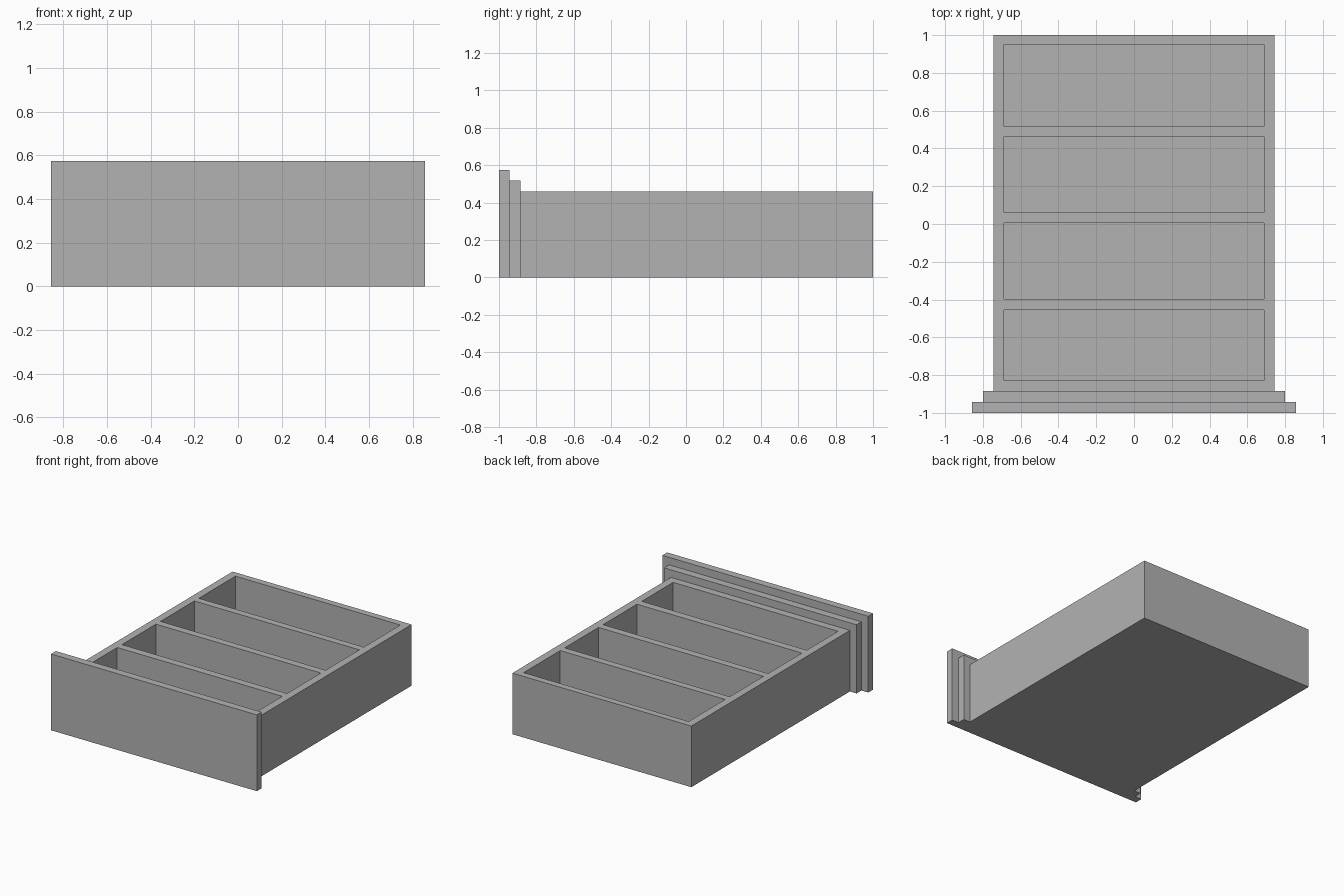
import bpy
import bmesh

cube = bpy.data.objects.get("Cube")
if cube:
    bpy.data.objects.remove(cube, do_unlink=True)

# Single painted finish
grey = bpy.data.materials.new("plain grey")
grey.use_nodes = True
colour = (0.45, 0.45, 0.45, 1)
grey.diffuse_color = colour
grey.node_tree.nodes["Principled BSDF"].inputs["Base Color"].default_value = colour


def finish(name, bm):
    bmesh.ops.recalc_face_normals(bm, faces=bm.faces[:])
    mesh = bpy.data.meshes.new(name)
    bm.to_mesh(mesh)
    bm.free()
    mesh.materials.append(grey)
    obj = bpy.data.objects.new(name, mesh)
    bpy.context.collection.objects.link(obj)
    return obj


def panel(name, half_width, y0, y1, height):
    bm = bmesh.new()
    bmesh.ops.create_cube(bm, size=1)
    for v in bm.verts:
        v.co = (v.co.x * 2 * half_width,
                (y0 + y1) / 2 + v.co.y * (y1 - y0),
                (v.co.z + 0.5) * height)
    return finish(name, bm)


def verts_of(geom):
    return [g for g in geom if isinstance(g, bmesh.types.BMVert)]


def drawer_box(name, xs, ys, height, floor):
    # Rim drawn as a grid; every odd cell of the middle column is a compartment
    bm = bmesh.new()
    grid = [[bm.verts.new((x, y, height)) for x in xs] for y in ys]
    wells = []
    for j in range(len(ys) - 1):
        for i in range(len(xs) - 1):
            face = bm.faces.new((grid[j][i], grid[j][i + 1],
                                 grid[j + 1][i + 1], grid[j + 1][i]))
            if i == 1 and j % 2:
                wells.append(face)
    border = [e for e in bm.edges if e.is_boundary]

    # Outer walls and underside
    skirt = bmesh.ops.extrude_edge_only(bm, edges=border)["geom"]
    for v in verts_of(skirt):
        v.co.z = 0
    bottom = [g for g in skirt if isinstance(g, bmesh.types.BMEdge)
              and all(v.co.z == 0 for v in g.verts)]
    bmesh.ops.contextual_create(bm, geom=bottom)

    # Compartments sunk to the floor
    sunk = bmesh.ops.extrude_face_region(bm, geom=wells)["geom"]
    for v in verts_of(sunk):
        v.co.z = floor
    bmesh.ops.delete(bm, geom=[f for f in wells if f.is_valid], context='FACES')
    bmesh.ops.dissolve_limit(bm, angle_limit=0.01, verts=bm.verts[:],
                             edges=bm.edges[:])
    return finish(name, bm)


# Compartmented drawer body
drawer_box("drawer_box",
           (-0.745, -0.687, 0.687, 0.745),
           (-0.885, -0.828, -0.455, -0.398, 0.005, 0.06, 0.462, 0.515, 0.95, 1.0),
           0.46, 0.057)

# Stepped front
panel("inner_front_panel", 0.8, -0.943, -0.885, 0.517)
panel("outer_front_panel", 0.857, -1.0, -0.943, 0.574)
